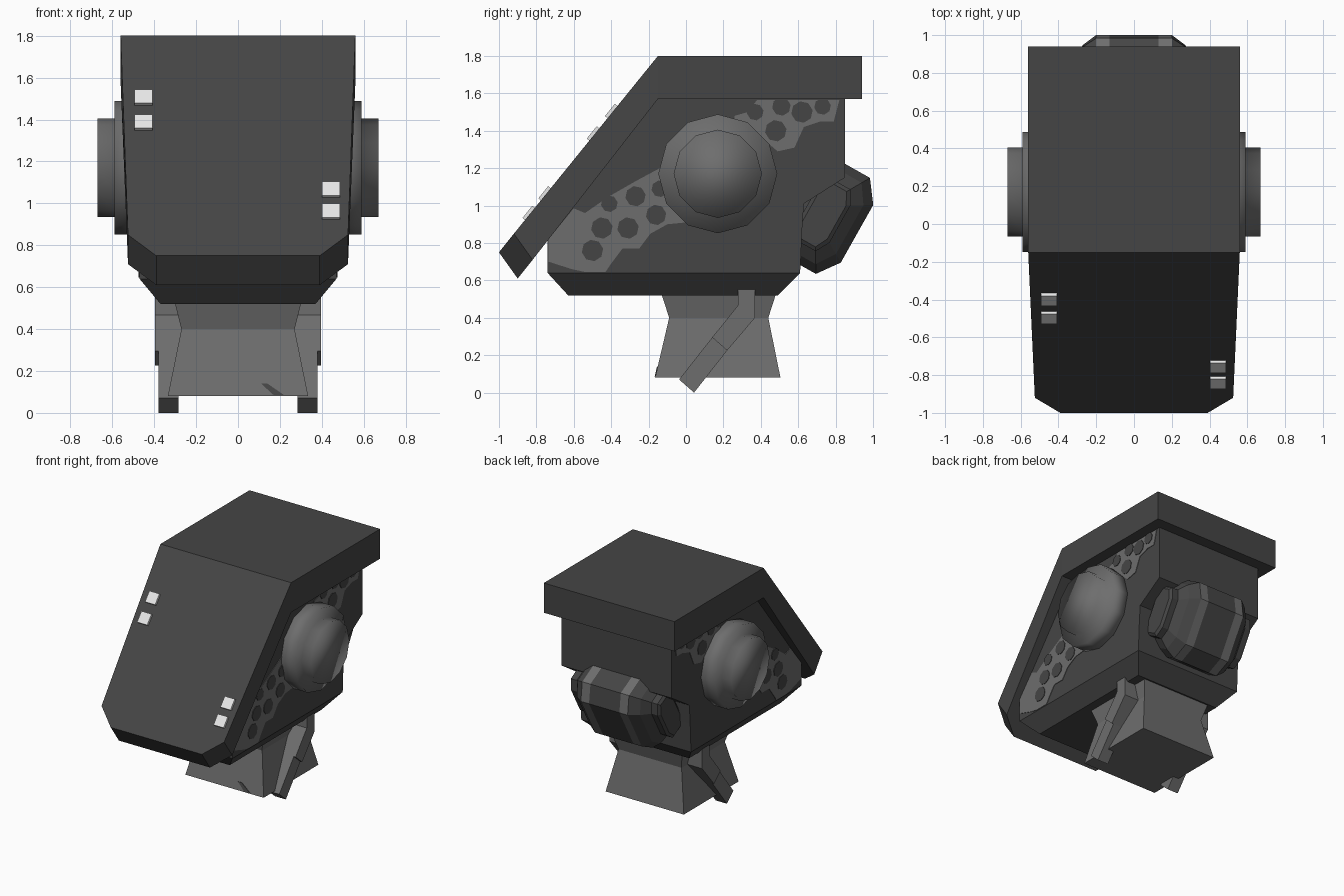
import bpy, bmesh, math

if "Cube" in bpy.data.objects:
    bpy.data.objects.remove(bpy.data.objects["Cube"])


def mat(name, v):
    m = bpy.data.materials.new(name)
    m.diffuse_color = (v, v, v, 1)
    m.use_nodes = True
    m.node_tree.nodes["Principled BSDF"].inputs["Base Color"].default_value = m.diffuse_color
    return m


DARK, LIGHT, WHITE = mat("dark_grey", 0.06), mat("light_grey", 0.155), mat("white", 0.8)


def loft(name, rings, *mats, smooth=False, rule=None):
    """Skin a list of equal-length point rings and cap both ends."""
    bm = bmesh.new()
    vs = [[bm.verts.new(p) for p in r] for r in rings]
    n = len(rings[0])
    for a, b in zip(vs, vs[1:]):
        for i in range(n):
            j = (i + 1) % n
            bm.faces.new((a[i], a[j], b[j], b[i]))
    bm.faces.new(vs[0])
    bm.faces.new(vs[-1])
    bmesh.ops.recalc_face_normals(bm, faces=bm.faces)
    for f in bm.faces:
        f.smooth = smooth
        if rule:
            f.material_index = rule(f.calc_center_median())
    me = bpy.data.meshes.new(name)
    bm.to_mesh(me)
    bm.free()
    for m in mats:
        me.materials.append(m)
    ob = bpy.data.objects.new(name, me)
    bpy.context.collection.objects.link(ob)
    return ob


def box_loft(name, levels, m):
    """Stack of rectangles: (z, front y, back y, half width)."""
    return loft(name, [[(-w, y0, z), (w, y0, z), (w, y1, z), (-w, y1, z)]
                       for z, y0, y1, w in levels], m)


def slab(name, yz, x0, x1, m):
    """Side profile extruded along x."""
    return loft(name, [[(x, y, z) for y, z in yz] for x in (x0, x1)], m)


# Bent roof and visor shell: outer (y, z), inner (y, z), half width
shell = [((0.94, 1.80), (0.94, 1.57), 0.56), ((-0.15, 1.80), (-0.15, 1.57), 0.56),
         ((-0.92, 0.85), (-0.82, 0.71), 0.525), ((-1.0, 0.75), (-0.90, 0.61), 0.39)]
loft("visor_shell", [[(-w, *o), (w, *o), (w, *i), (-w, *i)] for o, i, w in shell], DARK)

# Head body with chamfered base and stepped back
box_loft("head_body", [(0.52, -0.63, 0.49, 0.37), (0.64, -0.74, 0.61, 0.47),
                       (0.86, -0.74, 0.62, 0.47), (1.01, -0.63, 0.63, 0.47),
                       (1.15, -0.52, 0.85, 0.47), (1.60, -0.16, 0.85, 0.47)], DARK)

# Neck with a narrow waist
box_loft("neck", [(0.08, -0.165, 0.505, 0.335), (0.40, -0.09, 0.44, 0.27),
                  (0.54, -0.135, 0.485, 0.305)], LIGHT)
mark = [(0.11, 0.14), (0.14, 0.14), (0.22, 0.085), (0.17, 0.085)]
loft("neck_mark", [[(x, -0.165 + (z - 0.08) * 0.234 + d, z) for x, z in mark]
                   for d in (-0.004, 0.002)], DARK)

# Painted side patches (y, z) and their spots (y, z, radius)
front_patch = [(-0.735, 0.70), (-0.735, 0.82), (-0.60, 0.985), (-0.54, 0.96), (-0.41, 1.05),
               (-0.27, 1.13), (-0.14, 1.20), (0.0, 1.2), (0.0, 0.91), (-0.10, 0.90),
               (-0.19, 0.85), (-0.25, 0.77), (-0.34, 0.77), (-0.40, 0.69), (-0.43, 0.645),
               (-0.54, 0.645), (-0.61, 0.66)]
rear_patch = [(0.26, 1.48), (0.33, 1.50), (0.38, 1.565), (0.82, 1.565), (0.79, 1.45),
              (0.72, 1.45), (0.63, 1.42), (0.58, 1.31), (0.49, 1.29), (0.42, 1.35),
              (0.34, 1.43), (0.26, 1.38)]
spots = [(-0.41, 1.01, 0.045), (-0.27, 1.05, 0.055), (-0.45, 0.88, 0.058), (-0.31, 0.88, 0.058),
         (-0.50, 0.76, 0.058), (-0.16, 0.95, 0.055), (-0.14, 1.09, 0.045),
         (0.37, 1.50, 0.045), (0.51, 1.53, 0.05), (0.48, 1.40, 0.058), (0.62, 1.50, 0.058),
         (0.73, 1.53, 0.045)]

for s, side in ((1, "right"), (-1, "left")):
    slab(side + "_front_patch", front_patch, s * 0.468, s * 0.474, LIGHT)
    slab(side + "_rear_patch", rear_patch, s * 0.468, s * 0.474, LIGHT)
    for k, (y, z, r) in enumerate(spots):
        oct_ = [(y + r * math.cos(math.radians(a)), z + r * math.sin(math.radians(a)))
                for a in range(10, 370, 45)]
        slab(f"{side}_spot_{k}", oct_, s * 0.470, s * 0.478, DARK)

    # Round ear, two steps, smooth shaded
    loft(side + "_ear", [[(s * x, 0.17 + r * math.sin(k * math.pi / 6),
                           1.17 + r * math.cos(k * math.pi / 6)) for k in range(12)]
                         for x, r in ((0.44, 0.318), (0.59, 0.318), (0.59, 0.236), (0.67, 0.236))],
         LIGHT, smooth=True)

    # Bent neck strut: thick upper arm, thinner lower rod
    slab(side + "_strut_upper", [(0.278, 0.55), (0.369, 0.55), (0.369, 0.40), (0.22, 0.225),
                                 (0.14, 0.295), (0.278, 0.467)], s * 0.27, s * 0.395, LIGHT)
    slab(side + "_strut_lower", [(0.22, 0.225), (0.043, 0.0), (-0.037, 0.07), (0.14, 0.295)],
         s * 0.285, s * 0.38, LIGHT)

# Canister at the back: tilted stretched octagon, stepped in towards both ends
N, T = (0.87, -0.49), (0.49, 0.87)


def can_ring(x, inset):
    hn, ht = 0.206 - inset, 0.295 - inset
    a, b = 0.58 * hn, 0.6 * ht
    pts = [(hn, -b), (hn, b), (a, ht), (-a, ht), (-hn, b), (-hn, -b), (-a, -ht), (a, -ht)]
    return [(x, 0.735 + n * N[0] + t * T[0], 0.95 + n * N[1] + t * T[1]) for n, t in pts]


half = [(0.13, 0), (0.20, 0), (0.27, 0.045), (0.32, 0.105), (0.37, 0.105), (0.385, 0.125)]
loft("back_canister", [can_ring(-x, i) for x, i in reversed(half)] + [can_ring(x, i) for x, i in half],
     DARK, LIGHT, rule=lambda c: int(0.13 < abs(c.x) < 0.2))

# Small white lamps on the sloping visor
for k, (x, z) in enumerate([(-0.45, 1.50), (-0.45, 1.38), (0.445, 1.06), (0.445, 0.955)]):
    y = -1.0 + (z - 0.75) * 0.85 / 1.05
    ring = []
    for d in (-0.01, 0.018):
        cy, cz = y - 0.777 * d, z + 0.629 * d
        ring.append([(x + u * 0.043, cy + v * 0.042 * 0.629, cz + v * 0.042 * 0.777)
                     for u, v in ((-1, -1), (1, -1), (1, 1), (-1, 1))])
    loft(f"visor_lamp_{k}", ring, WHITE)
